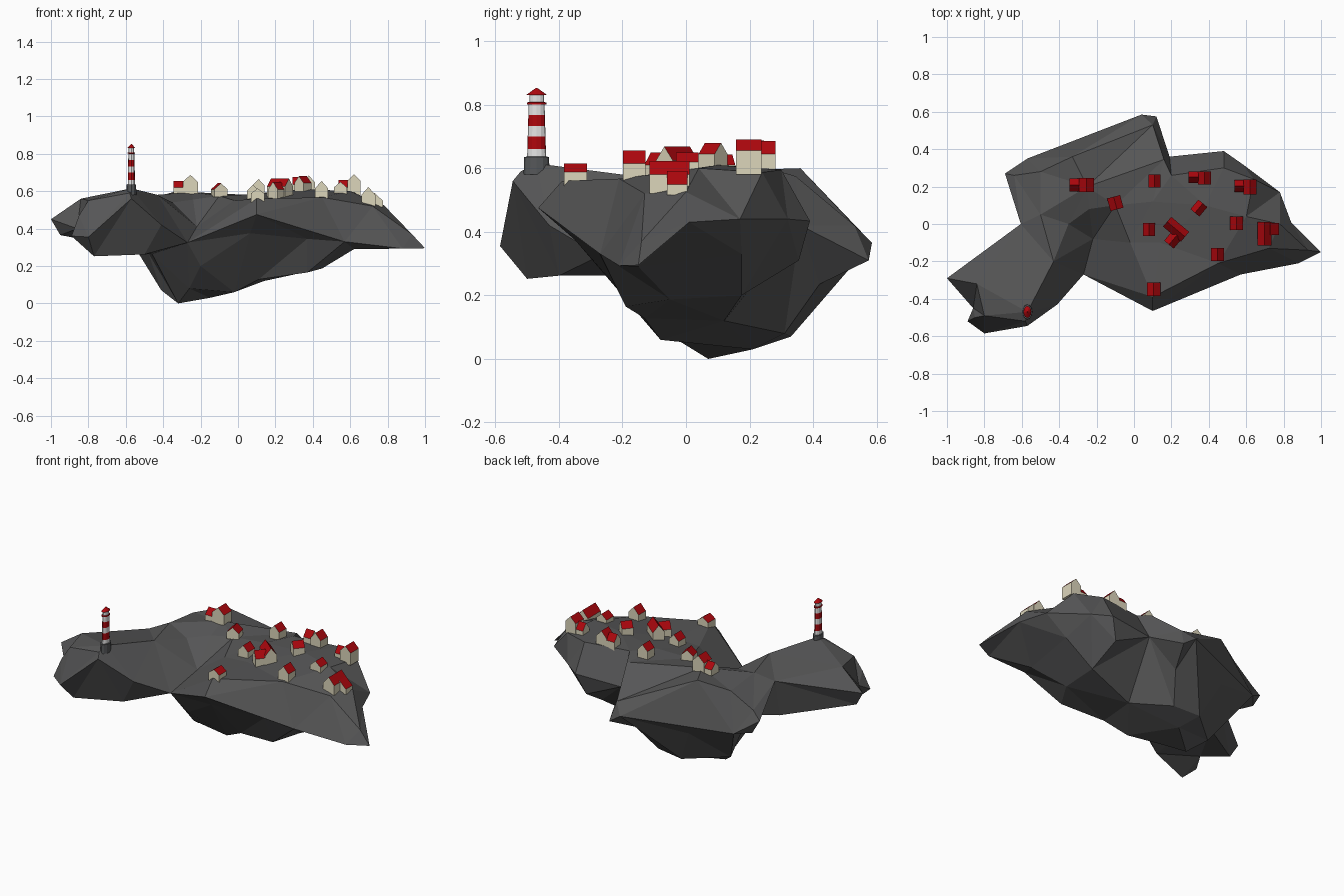
import bpy, bmesh, math
from mathutils import Vector, Matrix
from mathutils.geometry import delaunay_2d_cdt


def material(name, rgb):
    m = bpy.data.materials.new(name)
    m.diffuse_color = (*rgb, 1)
    return m


ROCK = material("dark rock", (0.092, 0.092, 0.093))
CREAM = material("cream wall", (0.72, 0.67, 0.50))
RED = material("roof red", (0.42, 0.002, 0.004))
WHITE = material("tower white", (0.78, 0.78, 0.78))
STONE = material("footing stone", (0.09, 0.095, 0.10))


def finish(bm, name, mats):
    bmesh.ops.recalc_face_normals(bm, faces=bm.faces)
    me = bpy.data.meshes.new(name)
    bm.to_mesh(me)
    bm.free()
    for m in mats:
        me.materials.append(m)
    ob = bpy.data.objects.new(name, me)
    bpy.context.collection.objects.link(ob)
    return ob


# Island: one shared rim, with faceted skins stretched over the top and under the bottom
RIM = [(-1, -.29, .45), (-.605, .0, .53), (-.69, .27, .41), (-.57, .35, .33),
       (.04, .585, .365), (.12, .575, .31), (.19, .36, .42), (.48, .39, .434),
       (.58, .32, .44), (.78, .17, .44), (.84, .01, .43), (1, -.15, .295),
       (.88, -.21, .293), (.57, -.27, .33), (.1, -.465, .475), (-.27, -.27, .325),
       (-.41, -.43, .42), (-.57, -.545, .56), (-.8, -.585, .355), (-.89, -.52, .36),
       (-.86, -.45, .40)]
TOP = [(-.84, -.32, .56), (-.80, -.49, .55), (-.57, -.47, .615), (-.58, -.52, .59),
       (-.43, -.2, .58), (-.5, .05, .575), (-.35, .0, .54), (-.24, .08, .555),
       (-.5, .28, .55), (-.33, .36, .60), (-.25, .2, .595), (-.1, .1, .575),
       (-.22, -.08, .41), (-.02, -.1, .55), (.1, -.39, .56), (.14, -.1, .56),
       (.16, .345, .575), (.1, .12, .585), (.38, .1, .61), (.2, .26, .60),
       (.48, .30, .595), (.64, .24, .587), (.6, .04, .60), (.45, -.21, .567),
       (.72, -.13, .52), (.78, .0, .525),
       (-.64, .26, .46), (.10, .53, .42), (.93, -.14, .37), (-.85, -.50, .47)]
UNDER = [(-.32, .07, 0), (-.41, .15, .07), (-.15, .21, .03), (-.2, .33, .07),
         (-.03, .31, .08), (-.02, -.08, .06), (-.26, -.06, .08), (-.2, -.2, .2),
         (.11, -.13, .128), (.37, -.19, .165), (.45, -.05, .187), (.45, .175, .2),
         (.065, -.35, .375), (.37, -.28, .345), (-.48, .12, .27), (-.46, -.05, .265),
         (.05, .42, .235), (-.3, .4, .28), (-.77, -.50, .252), (-.5, -.40, .262),
         (-.95, -.30, .365), (.62, -.15, .29), (.64, .175, .33), (.43, .355, .31),
         (-.64, .27, .325), (-.6, -.05, .30), (.14, .12, .12)]


def skin(bm, rim, inner):
    """Triangulate the rim outline together with its inner points."""
    verts = rim + [bm.verts.new(p) for p in inner]
    flat = [Vector((v.co.x, v.co.y)) for v in verts]
    res = delaunay_2d_cdt(flat, [], [list(range(len(rim)))], 1, 1e-5)
    for f in res[2]:
        tri = [verts[res[3][i][0]] for i in f]
        if not bm.faces.get(tri):           # a corner shared by both skins is one face
            bm.faces.new(tri)


bm = bmesh.new()
rim = [bm.verts.new(p) for p in RIM]
skin(bm, rim, TOP)
skin(bm, rim, UNDER)
finish(bm, "island_rock", [ROCK])


# House: gabled block, ridge along its own y axis, turned about z
def house(name, x, y, w, l, base, eave, ridge, turn=0):
    bm = bmesh.new()
    section = [(-w / 2, base), (w / 2, base), (w / 2, eave), (0, ridge), (-w / 2, eave)]
    ends = [[bm.verts.new((px, s * l / 2, pz)) for px, pz in section] for s in (-1, 1)]
    for e in ends:
        bm.faces.new(e)
    for i in range(5):
        j = (i + 1) % 5
        f = bm.faces.new((ends[0][i], ends[0][j], ends[1][j], ends[1][i]))
        f.material_index = 1 if i in (2, 3) else 0    # the two slopes are red
    ob = finish(bm, name, [CREAM, RED])
    ob.matrix_world = Matrix.Translation((x, y, 0)) @ Matrix.Rotation(math.radians(turn), 4, 'Z')


HOUSES = [  # x, y, width, length, base, eave, ridge, turn
    (-.255, .208, .08, .075, .585, .65, .687, 0),
    (-.10, .112, .072, .07, .57, .61, .643, 15),
    (.11, .23, .066, .07, .58, .63, .665, 0),
    (.378, .247, .07, .07, .59, .645, .685, 0),
    (.347, .085, .062, .066, .59, .645, .68, -40),
    (.08, -.03, .066, .07, .54, .60, .635, 0),
    (.225, -.028, .068, .125, .56, .625, .668, 50),
    (.447, -.163, .07, .07, .545, .615, .655, 0),
    (.548, .004, .07, .07, .58, .62, .65, 0),
    (.62, .197, .07, .08, .58, .655, .69, 0),
    (.697, -.052, .075, .125, .52, .58, .622, 0),
    (.105, -.348, .072, .072, .54, .588, .615, 0),
]
WINGS = [
    (-.315, .208, .07, .06, .585, .62, .655, 90),
    (.318, .25, .062, .055, .585, .635, .675, 90),
    (.208, -.085, .066, .066, .55, .61, .65, -40),
    (.565, .203, .062, .055, .58, .62, .66, 90),
    (.73, -.027, .09, .065, .515, .548, .592, 0),
]
for kind, rows in (("house", HOUSES), ("house_wing", WINGS)):
    for i, row in enumerate(rows):
        house(f"{kind}_{i + 1}", *row)

# Lighthouse: turned profile (radius, height, colour of the ring above), narrower in x
PROFILE = [(.041, .58, 2), (.039, .635, 2), (.030, .637, 1), (.029, .660, 0), (.028, .700, 1),
           (.027, .733, 0), (.026, .768, 1), (.025, .800, 0), (.031, .801, 0), (.031, .807, 0),
           (.023, .808, 1), (.023, .831, 0), (.032, .831, 0), (.003, .852, 0)]
SIDES = 12
bm = bmesh.new()
rings = []
for r, z, _ in PROFILE:
    rings.append([bm.verts.new((-.57 + .65 * r * math.cos(2 * math.pi * k / SIDES),
                                -.47 + r * math.sin(2 * math.pi * k / SIDES), z))
                  for k in range(SIDES)])
for i in range(len(rings) - 1):
    for k in range(SIDES):
        n = (k + 1) % SIDES
        f = bm.faces.new((rings[i][k], rings[i][n], rings[i + 1][n], rings[i + 1][k]))
        f.material_index = PROFILE[i][2]
bm.faces.new(rings[0]).material_index = 2
bm.faces.new(rings[-1]).material_index = 0
finish(bm, "lighthouse", [RED, WHITE, STONE])
